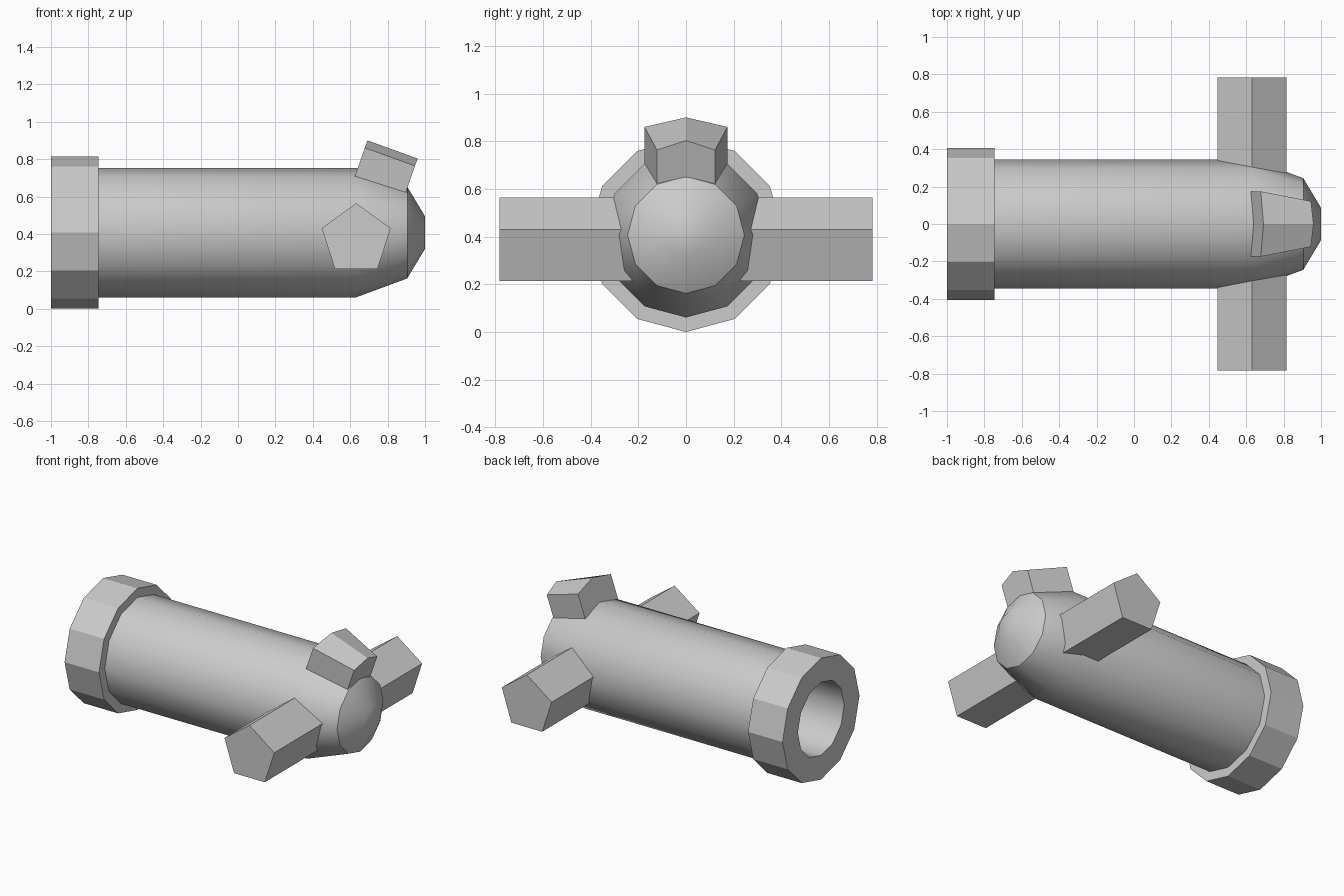
import bpy, bmesh, math

if "Cube" in bpy.data.objects:
    bpy.data.objects.remove(bpy.data.objects["Cube"])

AXIS_Z = 0.407
SIDES = 12


def make_object(name, bm):
    bmesh.ops.recalc_face_normals(bm, faces=bm.faces[:])
    mesh = bpy.data.meshes.new(name)
    bm.to_mesh(mesh)
    bm.free()
    obj = bpy.data.objects.new(name, mesh)
    bpy.context.collection.objects.link(obj)
    return obj


def loft(name, rings):
    """Bridge equal-length point rings and cap both ends."""
    bm = bmesh.new()
    loops = [[bm.verts.new(p) for p in ring] for ring in rings]
    n = len(loops[0])
    for a, b in zip(loops, loops[1:]):
        for i in range(n):
            j = (i + 1) % n
            bm.faces.new((a[i], a[j], b[j], b[i]))
    bm.faces.new(loops[0])
    bm.faces.new(loops[-1])
    return make_object(name, bm)


def ring(x, r):
    return [(x, r * math.sin(math.tau * i / SIDES),
             AXIS_Z + r * math.cos(math.tau * i / SIDES)) for i in range(SIDES)]


# Barrel: deep bore, muzzle band, long body and tapered rounded end
profile = [(0.4, 0.245), (-1, 0.245), (-1, 0.407), (-0.745, 0.407),
           (-0.745, 0.346), (0.632, 0.346), (0.905, 0.245), (1, 0.087)]
barrel = loft("barrel", [ring(x, r) for x, r in profile])
bpy.context.view_layer.objects.active = barrel
barrel.select_set(True)
bpy.ops.object.shade_smooth_by_angle(angle=math.radians(33))
# the muzzle band stays faceted
for p in barrel.data.polygons:
    if p.center.x < -0.74 and math.hypot(p.center.y, p.center.z - AXIS_Z) > 0.3:
        p.use_smooth = False

# Side pivots: one five-sided bar running through the barrel
def pentagon(y):
    return [(0.632 + 0.194 * math.sin(math.tau * i / 5), y,
             0.37 + 0.194 * math.cos(math.tau * i / 5)) for i in range(5)]

loft("side_pivots", [pentagon(-0.782), pentagon(0.782)])

# Top block: ridged, narrowing towards the closed end, tilted with the taper
def block_section(x, z, w):
    ux, uz = -0.33, -0.944
    pts = [(0, 0), (w, 0.042), (w, 0.29), (-w, 0.29), (-w, 0.042)]
    return [(x + ux * d, y, z + uz * d) for y, d in pts]

loft("top_block", [block_section(0.692, 0.9, 0.174), block_section(0.96, 0.803, 0.122)])
